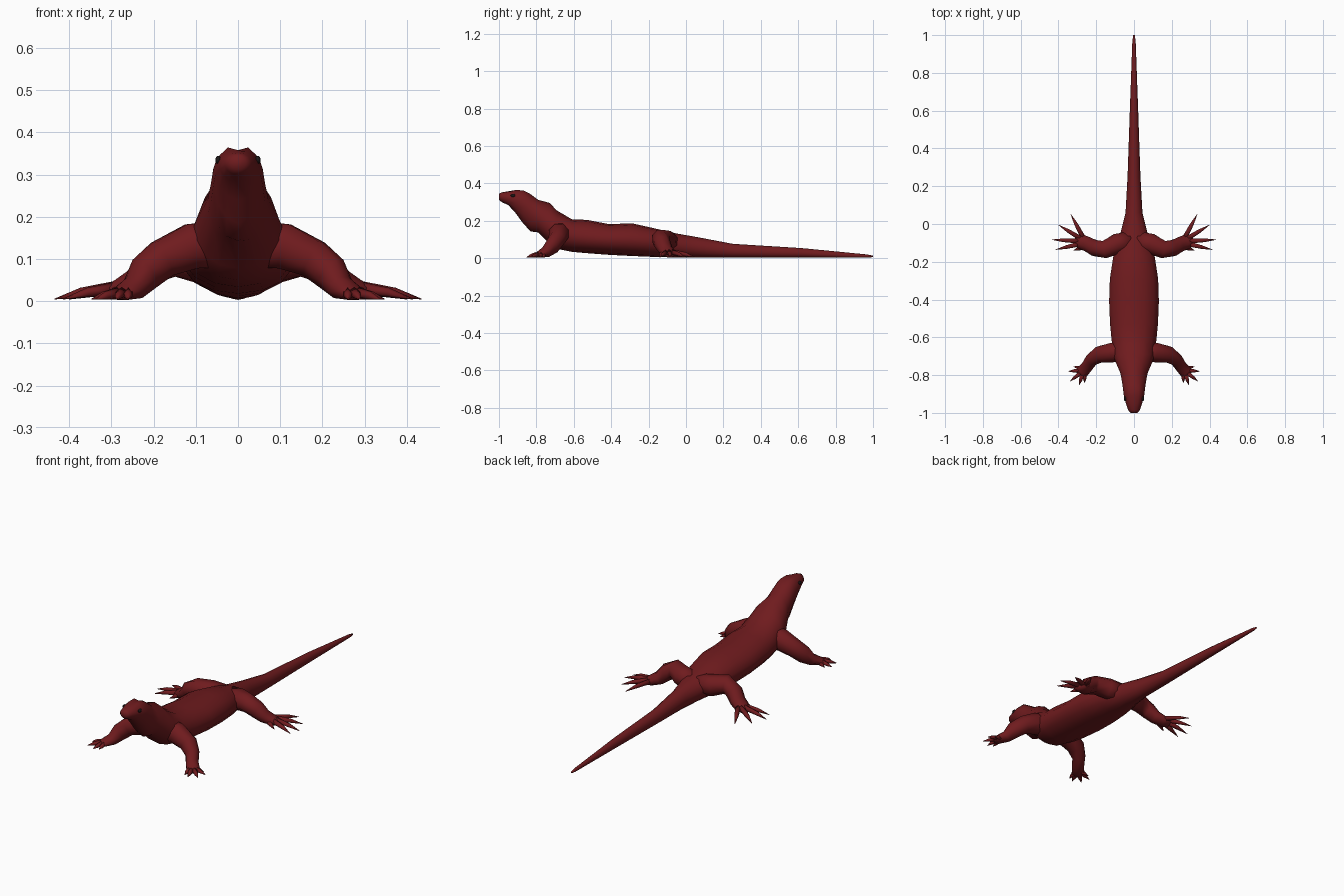
import bpy, bmesh, math
from mathutils import Vector


def material(name, rgb):
    m = bpy.data.materials.new(name)
    m.diffuse_color = (*rgb, 1)
    return m


SKIN = material("dark_red_skin", (0.16, 0.011, 0.013))
BLACK = material("eye_black", (0.012, 0.008, 0.008))


def loft(name, rings, mirror=False, mat=SKIN):
    """Skin a list of equal-length rings, capping both ends."""
    bm = bmesh.new()
    rows = [[bm.verts.new(p) for p in r] for r in rings]
    n = len(rows[0])
    for a, b in zip(rows, rows[1:]):
        for i in range(n):
            j = (i + 1) % n
            bm.faces.new((a[i], a[j], b[j], b[i]))
    bm.faces.new(rows[0])
    bm.faces.new(rows[-1][::-1])
    bmesh.ops.recalc_face_normals(bm, faces=bm.faces)
    for f in bm.faces:
        f.smooth = True
    me = bpy.data.meshes.new(name)
    bm.to_mesh(me)
    bm.free()
    me.materials.append(mat)
    ob = bpy.data.objects.new(name, me)
    bpy.context.collection.objects.link(ob)
    if mirror:
        ob.modifiers.new("Mirror", 'MIRROR')
    return ob


def limb(name, path, sides=8):
    """Tube along (x, y, z, half width, half height) points, kept above the floor."""
    rings = []
    pts = [Vector(p[:3]) for p in path]
    for k, (p, s) in enumerate(zip(pts, path)):
        t = (pts[min(k + 1, len(pts) - 1)] - pts[max(k - 1, 0)]).normalized()
        side = t.cross(Vector((0, 0, 1))).normalized()
        up = side.cross(t)
        ring = []
        for i in range(sides):
            a = math.tau * (i + 0.5) / sides
            v = p + side * s[3] * math.cos(a) + up * s[4] * math.sin(a)
            v.z = max(v.z, 0.003)
            ring.append(v)
        rings.append(ring)
    return loft(name, rings, mirror=True)


# Head, neck, trunk and tail: y, half width, bottom z, widest z, top z
SECTIONS = [
    (-1.00, 0.018, 0.312, 0.328, 0.345), (-0.985, 0.032, 0.300, 0.326, 0.352),
    (-0.95, 0.044, 0.284, 0.322, 0.358), (-0.91, 0.055, 0.240, 0.318, 0.364),
    (-0.87, 0.060, 0.185, 0.300, 0.364), (-0.83, 0.066, 0.143, 0.260, 0.342),
    (-0.79, 0.074, 0.138, 0.220, 0.312), (-0.73, 0.100, 0.078, 0.165, 0.296),
    (-0.69, 0.113, 0.050, 0.140, 0.255), (-0.61, 0.122, 0.034, 0.115, 0.208),
    (-0.53, 0.130, 0.027, 0.105, 0.205), (-0.41, 0.135, 0.018, 0.098, 0.182),
    (-0.29, 0.131, 0.012, 0.095, 0.187), (-0.17, 0.112, 0.007, 0.088, 0.160),
    (-0.05, 0.074, 0.004, 0.070, 0.132), (0.06, 0.046, 0.003, 0.055, 0.113),
    (0.25, 0.035, 0.003, 0.036, 0.077), (0.62, 0.022, 0.003, 0.026, 0.054),
    (0.97, 0.009, 0.003, 0.012, 0.020), (1.00, 0.004, 0.006, 0.010, 0.014)]
rings = []
for y, w, zb, zm, zt in SECTIONS:
    ring = []
    for i in range(14):
        a = math.tau * i / 14 + math.pi / 2
        c, s = math.cos(a), math.sin(a)
        z = zm + s * ((zt - zm) if s > 0 else (zm - zb))
        # raised brows leave a shallow groove along the crown
        if i == 0 and -0.95 < y < -0.85:
            z -= 0.006
        if i in (1, 13) and -0.95 < y < -0.85:
            z += 0.005
        ring.append((w * c, y, z))
    rings.append(ring)
loft("body", rings)

# Eyes
for sx, label in ((1, "right"), (-1, "left")):
    bpy.ops.mesh.primitive_uv_sphere_add(segments=10, ring_count=6, radius=0.012,
                                         location=(sx * 0.047, -0.925, 0.335))
    eye = bpy.context.object
    eye.name = label + "_eye"
    eye.scale = (0.6, 1.1, 0.8)
    eye.data.materials.append(BLACK)
    bpy.ops.object.shade_smooth()

# Front legs
limb("front_legs", [
    (0.04, -0.675, 0.135, 0.05, 0.06), (0.11, -0.68, 0.13, 0.056, 0.058),
    (0.18, -0.69, 0.10, 0.047, 0.048), (0.222, -0.715, 0.065, 0.036, 0.045),
    (0.245, -0.75, 0.032, 0.034, 0.030), (0.275, -0.785, 0.018, 0.036, 0.018),
    (0.29, -0.80, 0.014, 0.026, 0.011)])

# Hind legs
limb("hind_legs", [
    (0.02, -0.09, 0.085, 0.055, 0.055), (0.09, -0.105, 0.095, 0.058, 0.055),
    (0.155, -0.135, 0.105, 0.050, 0.050), (0.205, -0.128, 0.080, 0.046, 0.045),
    (0.24, -0.11, 0.045, 0.042, 0.034), (0.28, -0.093, 0.028, 0.042, 0.025),
    (0.31, -0.085, 0.02, 0.030, 0.017)])

# Clawed toes: knuckle x, y, tip x, y
FRONT = [(0.27, -0.765, 0.320, -0.755), (0.285, -0.775, 0.347, -0.780),
         (0.285, -0.79, 0.338, -0.832), (0.275, -0.80, 0.290, -0.852),
         (0.26, -0.795, 0.262, -0.840)]
HIND = [(0.27, -0.07, 0.335, 0.052), (0.285, -0.075, 0.400, -0.005),
        (0.295, -0.09, 0.435, -0.083), (0.285, -0.105, 0.415, -0.136),
        (0.26, -0.12, 0.320, -0.140)]
for leg, toes, h, r in (("front", FRONT, 0.020, 0.013), ("hind", HIND, 0.032, 0.015)):
    for n, (x0, y0, x1, y1) in enumerate(toes, 1):
        mx, my = x0 + 0.55 * (x1 - x0), y0 + 0.55 * (y1 - y0)
        limb(f"{leg}_toes_{n}", [(x0, y0, h, r, r), (mx, my, h * 0.65, r * 0.75, r * 0.75),
                                 (x1, y1, 0.005, 0.001, 0.001)], sides=6)
